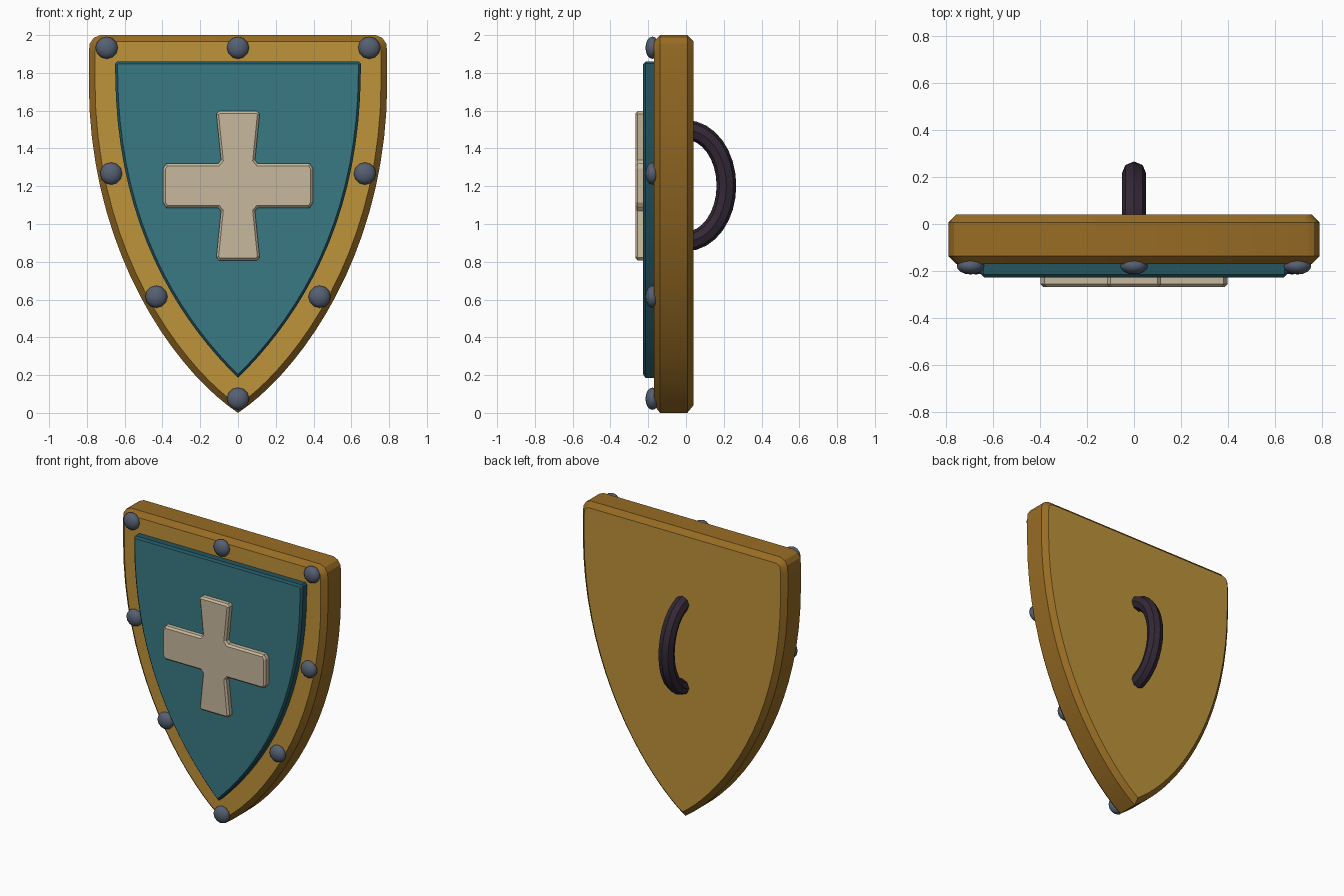
import bpy, bmesh, math
from mathutils import Vector

if "Cube" in bpy.data.objects:
    bpy.data.objects.remove(bpy.data.objects["Cube"])


def material(name, rgb):
    m = bpy.data.materials.new(name)
    lin = [(c / 255 / 12.92) if c < 11 else ((c / 255 + 0.055) / 1.055) ** 2.4 for c in rgb]
    m.diffuse_color = (*lin, 1)
    m.use_nodes = True
    m.node_tree.nodes["Principled BSDF"].inputs["Base Color"].default_value = m.diffuse_color
    return m


GOLD = material("gold", (190, 147, 58))
BRONZE = material("dark gold", (152, 108, 36))
TEAL = material("teal", (58, 122, 133))
DARK_TEAL = material("dark teal", (36, 86, 97))
CREAM = material("cream", (199, 185, 157))
STEEL = material("steel", (86, 96, 114))
LEATHER = material("dark leather", (52, 40, 54))


def finish(name, bm, mats, smooth=None):
    bmesh.ops.recalc_face_normals(bm, faces=bm.faces)
    mesh = bpy.data.meshes.new(name)
    bm.to_mesh(mesh)
    bm.free()
    ob = bpy.data.objects.new(name, mesh)
    bpy.context.collection.objects.link(ob)
    for m in mats:
        mesh.materials.append(m)
    if smooth:
        bpy.context.view_layer.objects.active = ob
        ob.select_set(True)
        bpy.ops.object.shade_smooth_by_angle(angle=math.radians(smooth))
        ob.select_set(False)
    return ob


def plate(name, outline, front, back, bevel, mats, smooth=None):
    """Extruded xz outline with chamfered front and back rims; second material on the sides."""
    bm = bmesh.new()
    face = bm.faces.new([bm.verts.new((x, front, z)) for x, z in outline])
    new = bmesh.ops.extrude_face_region(bm, geom=[face])["geom"]
    bmesh.ops.translate(bm, verts=[v for v in new if isinstance(v, bmesh.types.BMVert)],
                        vec=(0, back - front, 0))
    bmesh.ops.recalc_face_normals(bm, faces=bm.faces)
    rims = [e for e in bm.edges if abs(e.verts[0].co.y - e.verts[1].co.y) < 1e-5]
    bmesh.ops.bevel(bm, geom=rims, offset=bevel, segments=1, affect='EDGES',
                    profile=0.5, clamp_overlap=True)
    bm.normal_update()
    for f in bm.faces:
        f.material_index = 0 if abs(f.normal.y) > 0.95 else len(mats) - 1
    return finish(name, bm, mats, smooth)


def bezier(p, n):
    for i in range(n + 1):
        t = i / n
        w = ((1 - t) ** 3, 3 * t * (1 - t) ** 2, 3 * t * t * (1 - t), t ** 3)
        yield tuple(sum(a * q[k] for a, q in zip(w, p)) for k in (0, 1))


def heater(corner, curve, n=18):
    """Shield outline: right half mirrored to the left."""
    right = corner + list(bezier(curve, n))
    return right + [(-x, z) for x, z in reversed(right[:-1])]


# Shield body
plate("shield_body",
      heater([(0.73, 2.0), (0.765, 1.985), (0.785, 1.955), (0.79, 1.91)],
             [(0.79, 1.75), (0.79, 0.85), (0.33, 0.22), (0, 0)]),
      -0.17, 0.04, 0.033, [GOLD, BRONZE], 25)

# Raised front panel
plate("front_panel",
      heater([(0.64, 1.86), (0.65, 1.85)],
             [(0.65, 1.8), (0.645, 1.0), (0.32, 0.5), (0, 0.185)]),
      -0.227, -0.15, 0.013, [TEAL, DARK_TEAL], 25)

# Cross emblem: one quarter mirrored around
quarter = [(0.10, 0.395), (0.115, 0.38), (0.09, 0.135), (0.105, 0.117),
           (0.38, 0.117), (0.397, 0.09)]
ring = quarter + [(x, -z) for x, z in reversed(quarter)]
ring += [(-x, z) for x, z in reversed(ring)]
plate("cross_emblem", [(x, z + 1.203) for x, z in ring], -0.268, -0.21, 0.012, [CREAM])

# Rivets around the rim
spots = [(0, 1.933), (0, 0.075)]
for x, z in [(0.695, 1.933), (0.672, 1.267), (0.432, 0.615)]:
    spots += [(x, z), (-x, z)]
for i, (x, z) in enumerate(spots):
    bm = bmesh.new()
    bmesh.ops.create_uvsphere(bm, u_segments=12, v_segments=8, radius=0.059)
    for v in bm.verts:
        a, b, c = v.co
        v.co = (x + a, -0.178 - c * 0.62, z + b)
    finish(f"rivet_{i + 1}", bm, [STEEL], 40)

# Back grip: octagonal tube swept along half an ellipse
bm = bmesh.new()
loops = []
for i in range(17):
    a = math.pi * (i / 16 - 0.5)
    centre = Vector((0, 0.214 * math.cos(a), 1.203 + 0.295 * math.sin(a)))
    out = Vector((0, math.cos(a) / 0.214, math.sin(a) / 0.295)).normalized()
    loops.append([bm.verts.new(centre + 0.052 * (out * math.cos(k * math.pi / 4)
                  + Vector((1, 0, 0)) * math.sin(k * math.pi / 4))) for k in range(8)])
for p, q in zip(loops, loops[1:]):
    for k in range(8):
        bm.faces.new((p[k], p[(k + 1) % 8], q[(k + 1) % 8], q[k]))
bm.faces.new(loops[0])
bm.faces.new(loops[-1])
finish("back_grip", bm, [LEATHER], 30)
